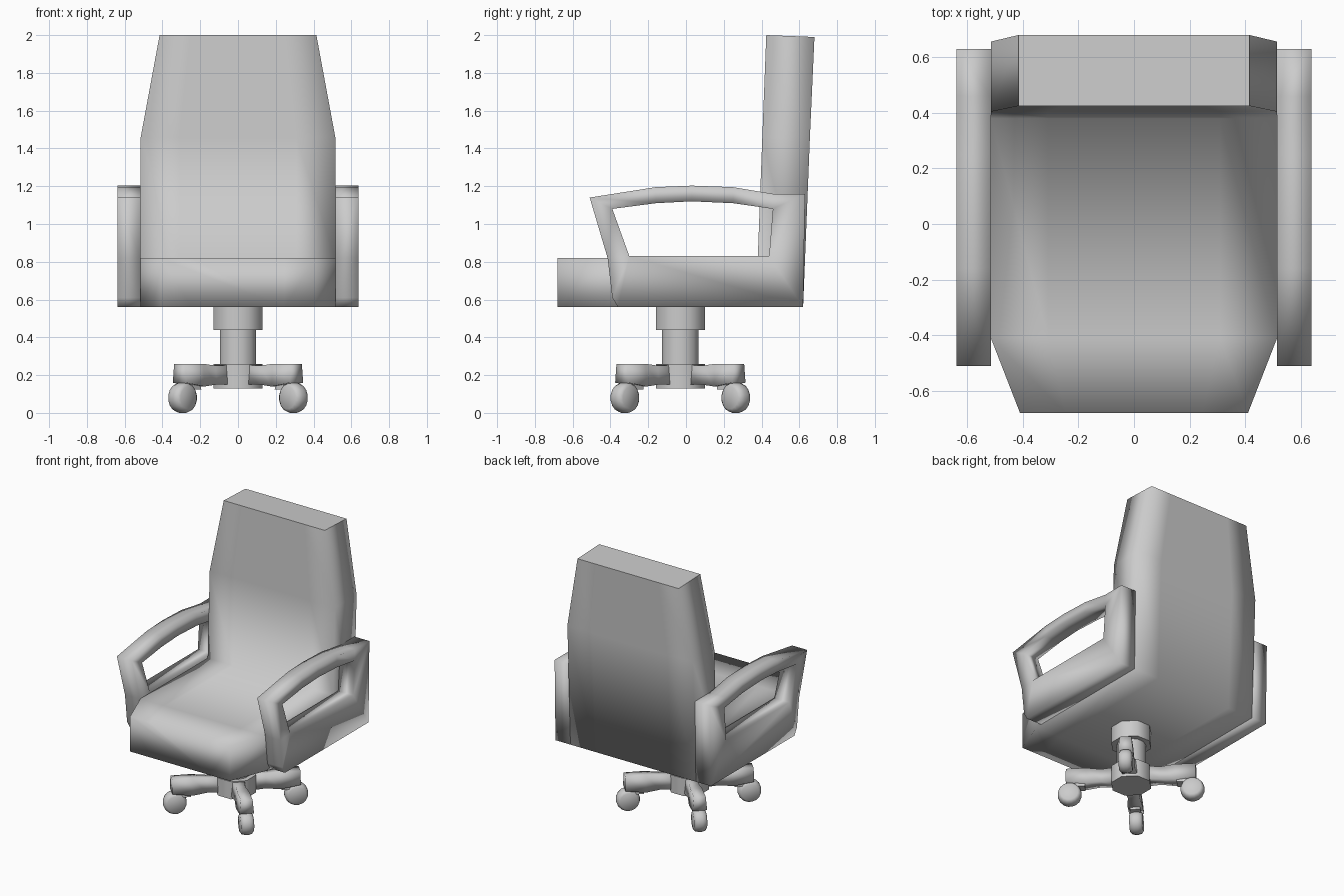
import bpy, bmesh
from math import pi, cos, sin
from mathutils import Matrix

if "Cube" in bpy.data.objects:
    bpy.data.objects.remove(bpy.data.objects["Cube"])

CY = -0.03  # y of the central column


def loft(name, rings, closed=False, sharp=None, angle=None, matrix=None):
    """Skin a list of equal-length rings; cap the ends unless closed."""
    bm = bmesh.new()
    rows = [[bm.verts.new(p) for p in r] for r in rings]
    n = len(rows[0])
    for i in range(len(rows) if closed else len(rows) - 1):
        a, b = rows[i], rows[(i + 1) % len(rows)]
        for j in range(n):
            k = (j + 1) % n
            bm.faces.new((a[j], a[k], b[k], b[j]))
    if not closed:
        bm.faces.new(rows[0])
        bm.faces.new(rows[-1])
    if sharp is not None:
        tip = set(rows[sharp])
        for e in bm.edges:
            if e.verts[0] in tip and e.verts[1] in tip:
                e.smooth = False
    bmesh.ops.remove_doubles(bm, verts=bm.verts, dist=1e-4)
    bmesh.ops.recalc_face_normals(bm, faces=bm.faces)
    for f in bm.faces:
        f.smooth = True
    if angle:
        for e in bm.edges:
            if len(e.link_faces) == 2 and e.calc_face_angle() > angle:
                e.smooth = False
    if matrix:
        bm.transform(matrix)
        bmesh.ops.recalc_face_normals(bm, faces=bm.faces)
    me = bpy.data.meshes.new(name)
    bm.to_mesh(me)
    bm.free()
    ob = bpy.data.objects.new(name, me)
    bpy.context.collection.objects.link(ob)
    return ob


def circle(r, z, n):
    return [(r * cos(2 * pi * (i + .5) / n), r * sin(2 * pi * (i + .5) / n), z) for i in range(n)]


# One-piece seat and backrest: half width, under/back point, top/front point
sections = [
    (0.41, (-0.68, 0.56), (-0.68, 0.82)),
    (0.515, (-0.41, 0.56), (-0.41, 0.82)),
    (0.515, (0.62, 0.56), (0.38, 0.82)),
    (0.515, (0.656, 1.46), (0.404, 1.46)),
    (0.415, (0.68, 1.99), (0.425, 2.0)),
]
cols = (-1, -0.6, 0.6, 1)
loft("seat_and_back", [[(w * c, *lo) for c in cols] + [(w * c, *up) for c in reversed(cols)]
                       for w, lo, up in sections], sharp=-1)

# Armrests: looped frame as outer/inner point pairs
frame = [
    ((-0.51, 1.14), (-0.39, 1.08)),
    ((-0.16, 1.195), (-0.16, 1.11)),
    ((0.03, 1.203), (0.03, 1.12)),
    ((0.25, 1.195), (0.25, 1.11)),
    ((0.46, 1.16), (0.46, 1.08)),
    ((0.63, 1.16), (0.46, 1.08)),
    ((0.62, 0.56), (0.44, 0.83)),
    ((-0.36, 0.56), (-0.30, 0.83)),
    ((-0.39, 0.61), (-0.30, 0.83)),
    ((-0.415, 0.82), (-0.30, 0.83)),
]
for side, s in (("right", 1), ("left", -1)):
    loft(side + "_armrest", [[(s * 0.515, *o), (s * 0.638, *o), (s * 0.638, *i), (s * 0.515, *i)]
                             for o, i in frame], closed=True)

# Swivel block, gas column and hub
for name, r, z0, z1, n in (("swivel_block", 0.14, 0.44, 0.565, 8),
                           ("column", 0.1, 0.25, 0.45, 12),
                           ("hub", 0.14, 0.13, 0.26, 8)):
    loft(name, [circle(r, z0, n), circle(r, z1, n)], angle=1.0,
         matrix=Matrix.Translation((0, CY, 0)))


def section(x, w, z0, z1):
    return [(x, -w, z0), (x, w, z0), (x, w * .8, z1), (x, -w * .8, z1)]


# Four diagonal base legs, each with a bracket and a rounded caster
for k in range(4):
    m = Matrix.Translation((0, CY, 0)) @ Matrix.Rotation(pi / 4 + k * pi / 2, 4, 'Z')
    loft(f"base_leg_{k}", [section(0.05, 0.065, 0.15, 0.255), section(0.2, 0.04, 0.15, 0.25),
                           section(0.3, 0.05, 0.14, 0.26), section(0.438, 0.05, 0.16, 0.26)],
         matrix=m)
    loft(f"bracket_{k}", [section(0.31, 0.035, 0.125, 0.2), section(0.375, 0.035, 0.125, 0.2)],
         angle=1.0, matrix=m)
    wheel = m @ Matrix.Translation((0.415, 0, 0.08)) @ Matrix.Rotation(pi / 2, 4, 'X')
    loft(f"caster_{k}", [circle(r, t, 16) for r, t in
                         ((0.06, -0.045), (0.075, -0.033), (0.081, -0.012),
                          (0.081, 0.012), (0.075, 0.033), (0.06, 0.045))],
         angle=1.0, matrix=wheel)
